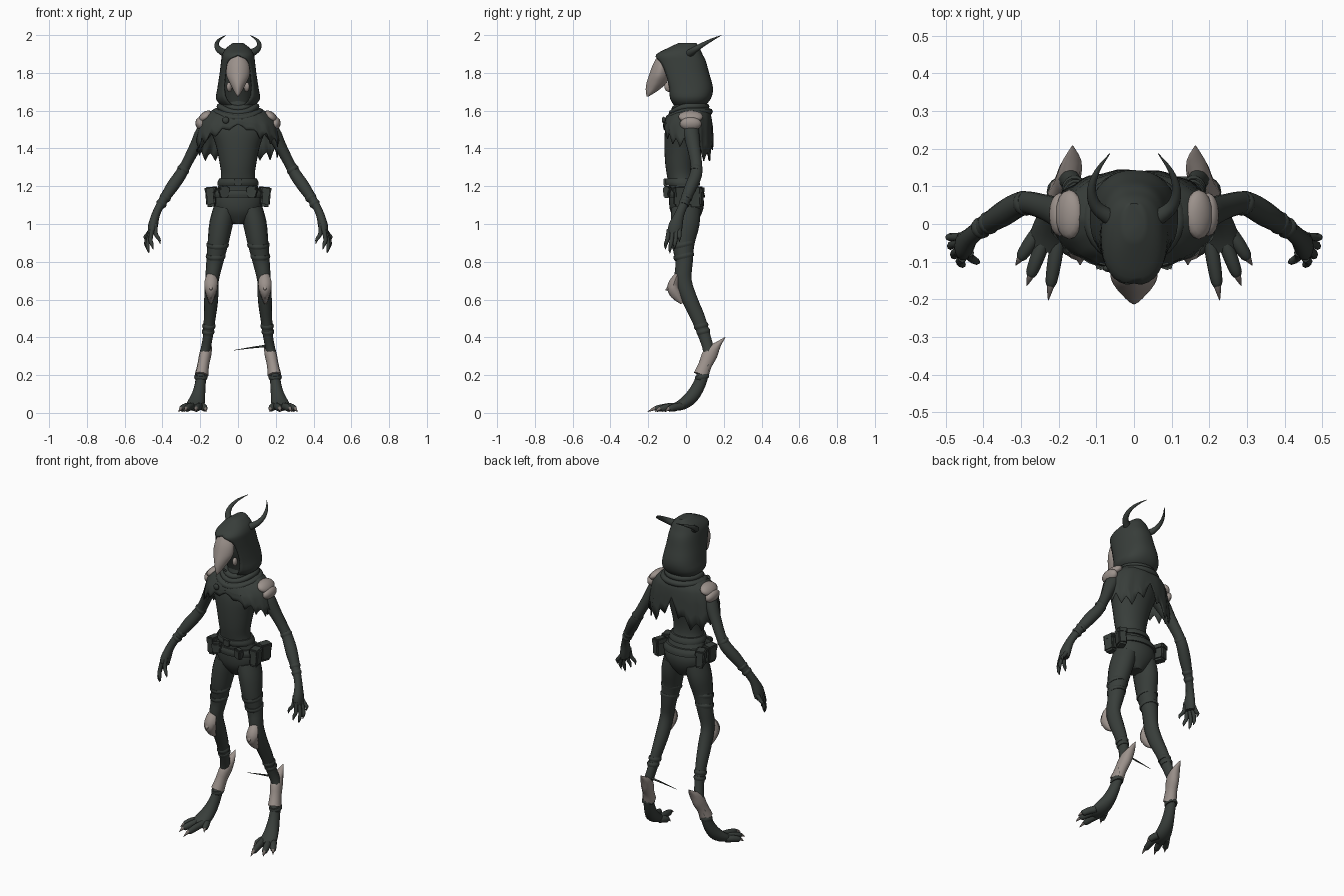
import bpy, bmesh, math, random
from mathutils import Vector

random.seed(4)
if "Cube" in bpy.data.objects:
    bpy.data.objects.remove(bpy.data.objects["Cube"])


def material(name, color):
    m = bpy.data.materials.new(name)
    m.use_nodes = True
    m.diffuse_color = (*color, 1)
    bsdf = m.node_tree.nodes["Principled BSDF"]
    bsdf.inputs["Base Color"].default_value = (*color, 1)
    bsdf.inputs["Roughness"].default_value = 0.9
    return m


DARK = material("dark green grey", (0.04, 0.048, 0.043))
BONE = material("pale bone", (0.33, 0.285, 0.26))
CLAW = material("dull claw", (0.2, 0.17, 0.155))


def finish(name, bm, mat, mirror=False, thick=0, angle=50):
    bmesh.ops.remove_doubles(bm, verts=bm.verts, dist=0.0002)
    bmesh.ops.recalc_face_normals(bm, faces=bm.faces)
    me = bpy.data.meshes.new(name)
    bm.to_mesh(me)
    bm.free()
    ob = bpy.data.objects.new(name, me)
    bpy.context.collection.objects.link(ob)
    me.materials.append(mat)
    if thick:
        mod = ob.modifiers.new("thickness", 'SOLIDIFY')
        mod.thickness = thick
    if mirror:
        ob.modifiers.new("mirror", 'MIRROR')
    bpy.ops.object.select_all(action='DESELECT')
    ob.select_set(True)
    bpy.context.view_layer.objects.active = ob
    bpy.ops.object.shade_smooth_by_angle(angle=math.radians(angle))
    return ob


def smooth_rows(rows, steps):
    # Catmull-Rom interpolation of whole ring tuples
    out = []
    for i in range(len(rows) - 1):
        a, b, c, d = (rows[max(0, min(len(rows) - 1, i + k))] for k in (-1, 0, 1, 2))
        for s in range(steps):
            t = s / steps
            out.append([q + 0.5 * t * (r - p + t * (2*p - 5*q + 4*r - e + t * (3*(q - r) + e - p)))
                        for p, q, r, e in zip(a, b, c, d)])
    return out + [list(rows[-1])]


def skin(bm, rings, closed=True, caps=(True, True)):
    rows = [[bm.verts.new(p) for p in ring] for ring in rings]
    n = len(rows[0])
    for a, b in zip(rows, rows[1:]):
        for j in range(n if closed else n - 1):
            k = (j + 1) % n
            bm.faces.new((a[j], a[k], b[k], b[j]))
    for cap, row in zip(caps, (rows[0], rows[-1])):
        if cap:
            bm.faces.new(row)


def tube(name, rows, mat=DARK, mirror=True, sides=14, steps=3):
    # rows: x, y, z, side radius, depth radius, swept along their path
    rows = smooth_rows(rows, steps)
    pts = [Vector(r[:3]) for r in rows]
    rings = []
    for i, r in enumerate(rows):
        t = (pts[min(i + 1, len(pts) - 1)] - pts[max(i - 1, 0)]).normalized()
        ref = Vector((0, 1, 0)) if abs(t.x) > 0.9 else Vector((1, 0, 0))
        u = (ref - t * ref.dot(t)).normalized()
        v = t.cross(u)
        ru, rv = max(r[3], 0.001), max(r[4], 0.001)
        angles = [2 * math.pi * j / sides for j in range(sides)]
        rings.append([pts[i] + u * ru * math.cos(a) + v * rv * math.sin(a) for a in angles])
    bm = bmesh.new()
    skin(bm, rings)
    return finish(name, bm, mat, mirror)


def power(v, p):
    return math.copysign(abs(v) ** p, v)


def stack(name, rows, mat=DARK, p=1.0, sides=28, steps=3, thick=0):
    # rows: z, front y, back y, half width, half angle of the front opening
    rings = []
    for z, f, b, w, g in smooth_rows([(*r, 0)[:5] for r in rows], steps):
        g = max(g, 0)
        span = [g + (2 * math.pi - 2 * g) * j / sides for j in range(sides + 1)]
        rings.append([(max(w, 0.001) * power(math.sin(a), p),
                       (f + b) / 2 - (b - f) / 2 * power(math.cos(a), p), z) for a in span])
    bm = bmesh.new()
    skin(bm, rings, closed=False, caps=(not thick, True))
    return finish(name, bm, mat, thick=thick)


def ball(name, loc, size, mat, rot=(0, 0, 0), mirror=True):
    bm = bmesh.new()
    bmesh.ops.create_uvsphere(bm, u_segments=16, v_segments=10, radius=1)
    return place(name, bm, loc, size, mat, rot, mirror)


def box(name, loc, size, mat, rot=(0, 0, 0), mirror=True):
    bm = bmesh.new()
    bmesh.ops.create_cube(bm, size=2)
    bmesh.ops.bevel(bm, geom=bm.edges[:], offset=0.25, segments=2, affect='EDGES')
    return place(name, bm, loc, size, mat, rot, mirror)


def place(name, bm, loc, size, mat, rot, mirror):
    from mathutils import Matrix, Euler
    m = Matrix.LocRotScale(Vector(loc), Euler(rot), Vector(size))
    bmesh.ops.transform(bm, matrix=m, verts=bm.verts)
    return finish(name, bm, mat, mirror)


# Torso and belts
stack("torso", [(1.0, -.04, .05, .04), (1.06, -.08, .085, .11), (1.12, -.09, .095, .13),
                (1.18, -.088, .075, .112), (1.25, -.1, .05, .09), (1.32, -.11, .05, .097),
                (1.42, -.115, .07, .118), (1.5, -.11, .085, .145), (1.56, -.09, .09, .13),
                (1.6, -.06, .08, .08), (1.68, -.045, .06, .05)])
stack("waist_belt", [(1.205, -.106, .075, .109), (1.22, -.111, .073, .109),
                     (1.24, -.109, .064, .1)])
stack("hip_belt", [(1.14, -.1, .1, .136), (1.16, -.103, .098, .138), (1.18, -.098, .088, .126)])
box("buckle", (0, -.11, 1.222), (.02, .008, .02), DARK, mirror=False)
for i, (x, y, turn) in enumerate([(.142, -.03, .15), (.14, .055, -.35), (.075, -.1, -.3)]):
    h = .05 if i < 2 else .03
    box(f"pouch_{i + 1}", (x, y, 1.142 if i < 2 else 1.17), (.024, .034 if i < 2 else .014, h),
        DARK, (0, .08, turn))
    box(f"pouch_flap_{i + 1}", (x, y, 1.18), (.028, .038 if i < 2 else .017, .016),
        DARK, (0, .08, turn))

# Legs with feet
tube("legs", [(.07, 0, 1.08, .06, .078), (.09, -.005, 1.0, .062, .078), (.106, -.015, .9, .055, .062),
              (.123, -.01, .8, .045, .047), (.138, -.015, .7, .036, .046), (.142, .02, .6, .037, .042),
              (.15, .065, .5, .031, .038), (.16, .1, .4, .026, .032), (.175, .12, .32, .026, .03),
              (.19, .1, .24, .026, .03), (.2, .07, .15, .029, .034), (.212, .03, .085, .038, .036),
              (.225, -.02, .045, .048, .03), (.235, -.07, .028, .045, .018)])
for i, (x, y, z, r) in enumerate([(.108, -.015, .89, .06), (.118, -.012, .83, .053),
                                  (.154, .08, .46, .036), (.158, .092, .43, .034),
                                  (.196, .085, .19, .036)]):
    tube(f"leg_wrap_{i + 1}", [(x, y - .003, z + .012, r - .004, r), (x, y, z, r, r + .004),
                               (x, y + .003, z - .012, r - .004, r)])
for i, (bx, by, tx, ty) in enumerate([(.2, -.03, .22, -.155), (.238, -.04, .272, -.13),
                                      (.255, -.02, .298, -.085), (.195, -.02, .175, -.07)]):
    dx, dy = (tx - bx) * .38, (ty - by) * .38
    tube(f"toe_{i + 1}", [(bx, by, .035, .018, .02), ((bx + tx) / 2, (by + ty) / 2, .032, .019, .02),
                          (tx, ty, .022, .015, .017), (tx + dx * .2, ty + dy * .2, .018, .006, .008)])
    tube(f"toe_claw_{i + 1}", [(tx - dx * .3, ty - dy * .3, .028, .013, .012),
                               (tx + dx * .3, ty + dy * .3, .022, .009, .01),
                               (tx + dx, ty + dy, .006, .001, .001)], CLAW)

# Bone guards on knees and heels
tube("knee_guards", [(.142, -.04, .745, .012, .008), (.142, -.055, .71, .032, .022),
                     (.143, -.068, .665, .035, .032), (.144, -.05, .625, .025, .03),
                     (.145, -.02, .58, .008, .008)], BONE, sides=8)
tube("knee_spikes", [(.142, -.06, .69, .022, .025), (.143, -.085, .665, .014, .016),
                     (.143, -.108, .65, .002, .002)], BONE, sides=8)
tube("heel_guards", [(.163, .207, .4, .002, .002), (.164, .17, .362, .024, .018),
                     (.172, .13, .315, .032, .042), (.184, .102, .255, .031, .037),
                     (.193, .08, .2, .036, .042)], BONE, sides=10)
tube("leg_needle", [(.16, .12, .356, .007, .007), (.07, .12, .345, .004, .004),
                    (-.02, .12, .332, .001, .001)], mirror=False, sides=8)

# Arms and hands
tube("arms", [(.13, .02, 1.54, .04, .05), (.18, .025, 1.49, .042, .046), (.225, .04, 1.41, .032, .036),
              (.275, .055, 1.315, .028, .031), (.305, .052, 1.26, .032, .033),
              (.35, .025, 1.195, .033, .033), (.405, -.01, 1.11, .023, .025),
              (.435, -.035, 1.05, .022, .026), (.45, -.055, .99, .026, .038),
              (.455, -.062, .95, .022, .036)])
for i, (x, y, z, r) in enumerate([(.29, .055, 1.288, .034), (.385, .003, 1.14, .031),
                                  (.405, -.01, 1.108, .029)]):
    tube(f"arm_wrap_{i + 1}", [(x - .007, y + .003, z + .01, r - .004, r - .004),
                               (x, y, z, r, r), (x + .007, y - .003, z - .01, r - .004, r - .004)])
for i, (bx, by, tx, ty, tz) in enumerate([(.455, -.09, .455, -.108, .865), (.46, -.07, .477, -.085, .845),
                                          (.462, -.05, .487, -.06, .865), (.46, -.035, .492, -.035, .905),
                                          (.437, -.075, .418, -.1, .895)]):
    z = .97 if i < 4 else 1.0
    tube(f"finger_{i + 1}", [(bx, by, z, .012, .012),
                             ((bx + tx) / 2 + .008, (by + ty) / 2, (z + tz) / 2, .011, .011),
                             (tx, ty, tz + .025, .009, .009), (tx - .006, ty, tz, .001, .001)], sides=8)

# Ragged shoulder cape
bm = bmesh.new()
columns = 72
rings = [[] for _ in range(7)]
for j in range(columns):
    a = 2 * math.pi * j / columns
    s, c = math.sin(a), math.cos(a)
    back = max(0, -c)
    hem = 1.525 - .1 * abs(s) - .13 * back * (0.35 + 0.65 * min(1, abs(s) * 2.2))
    hem += (.03, .005, -.035, 0)[j % 4] * random.uniform(.5, 1.2) * (.25 + .75 * max(abs(s), back))
    for k, (w, d) in enumerate([(.07, .065), (.12, .1), (.165, .118), (.192, .125),
                                (.205, .128), (.214, .13), (.222, .132)]):
        top = (1.63, 1.612, 1.585, 1.555)[min(k, 3)] - .025 * max(0, c) * (k < 4)
        z = top if k < 4 else top + (hem - top) * (k - 3) / 3
        fold = 1 + .018 * math.sin(j * 1.3 + k * .5) * k / 6
        rings[k].append((w * power(s, .9) * fold, .012 - d * c * fold, z))
skin(bm, rings, caps=(False, False))
finish("shoulder_cape", bm, DARK, thick=.006)

# Cowl folds around the neck and the brooch
for i, (z, w, d) in enumerate([(1.595, .118, .108), (1.622, .096, .09), (1.645, .08, .075)]):
    bm = bmesh.new()
    loops = []
    for j in range(33):
        a = 2 * math.pi * j / 32
        drop = .035 * max(0, math.cos(a)) ** 2
        loops.append([((w + .018 * math.cos(b)) * math.sin(a), .016 - (d + .018 * math.cos(b)) * math.cos(a),
                       z - drop + .018 * math.sin(b)) for b in [math.pi * q / 4 for q in range(8)]])
    skin(bm, loops, caps=(False, False))
    finish(f"cowl_fold_{i + 1}", bm, DARK)
ball("brooch", (-.065, -.118, 1.55), (.018, .01, .018), DARK, mirror=False)

# Layered bone shoulder plates
ball("upper_shoulder_plates", (.172, .025, 1.568), (.042, .066, .026), BONE, (0, .65, 0))
ball("lower_shoulder_plates", (.197, .025, 1.53), (.028, .058, .036), BONE, (0, .25, 0))

# Hood, head and horns
stack("hood", [(1.62, -.06, .09, .078, .35), (1.66, -.095, .13, .116, .5), (1.72, -.115, .143, .109, .7),
               (1.8, -.14, .122, .097, .75), (1.86, -.158, .106, .09, .6), (1.897, -.158, .088, .084, 0),
               (1.93, -.1, .073, .064, 0), (1.958, -.04, .055, .028, 0)], p=.85, thick=.009)
stack("head", [(1.62, -.04, .07, .06), (1.68, -.06, .09, .075), (1.78, -.1, .09, .078),
               (1.87, -.11, .08, .072), (1.93, -.05, .04, .04)])
tube("horns", [(.06, .015, 1.9, .022, .022), (.1, .045, 1.922, .017, .017),
               (.113, .09, 1.95, .012, .012), (.098, .14, 1.977, .007, .007),
               (.064, .187, 1.999, .001, .001)])

# Beaked bone mask with eye slits
stack("beak_mask", [(1.89, -.15, -.1, .032), (1.845, -.175, -.085, .058), (1.79, -.195, -.085, .062),
                    (1.75, -.208, -.1, .046), (1.72, -.213, -.13, .03), (1.695, -.212, -.165, .017),
                    (1.675, -.208, -.198, .003)], BONE, p=1.2)
ball("eye_slits", (.034, -.163, 1.812), (.017, .008, .006), DARK, (.2, -.5, .6))
ball("jaw_plates", (.046, -.095, 1.725), (.014, .02, .026), BONE, (.3, 0, .3))
